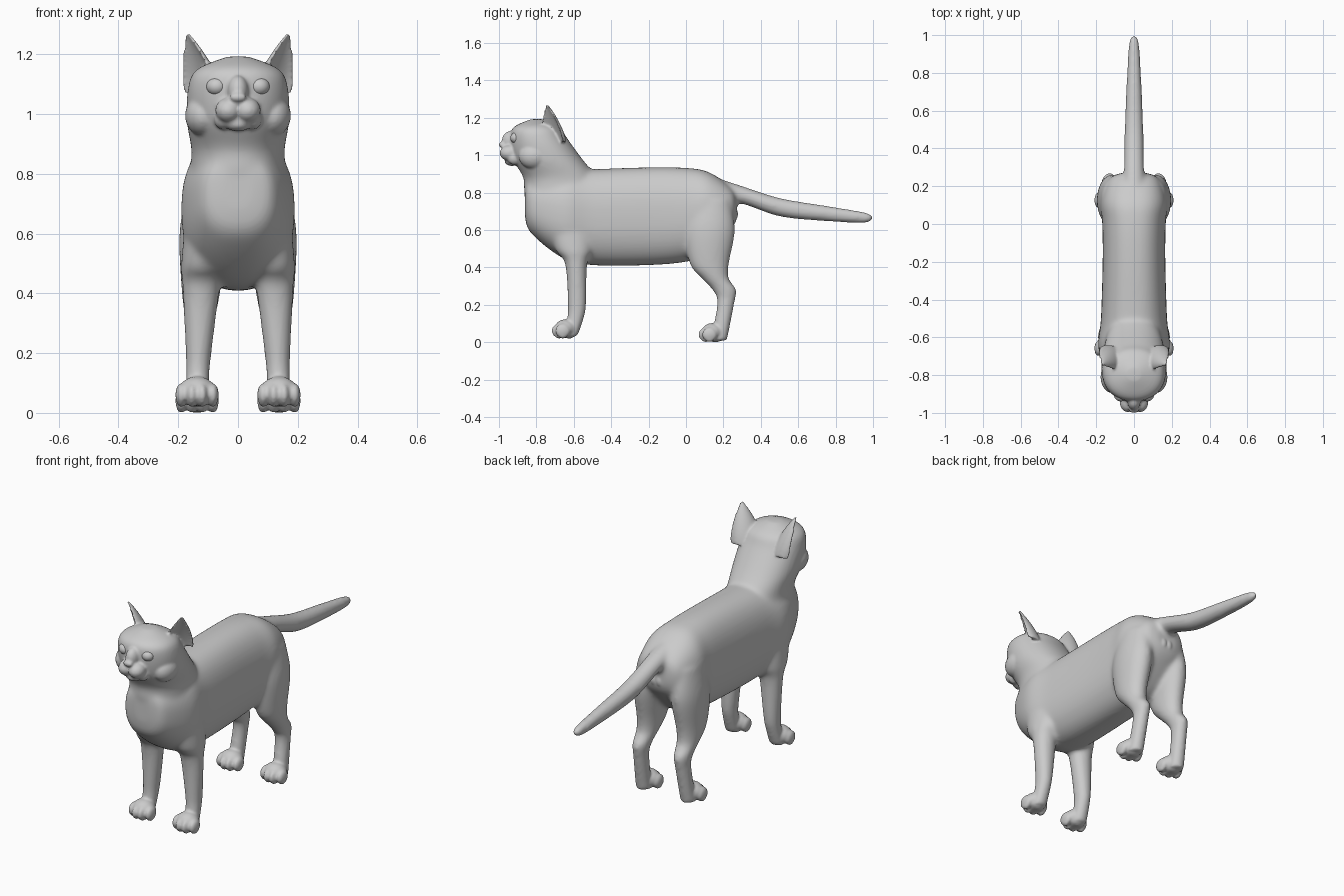
import bpy, bmesh
from math import sin, cos, pi
from mathutils import Vector, Matrix

if "Cube" in bpy.data.objects:
    bpy.data.objects.remove(bpy.data.objects["Cube"])


def new_obj(name, bm):
    bmesh.ops.recalc_face_normals(bm, faces=bm.faces)
    me = bpy.data.meshes.new(name)
    bm.to_mesh(me)
    bm.free()
    ob = bpy.data.objects.new(name, me)
    bpy.context.collection.objects.link(ob)
    return ob


def skin(bm, rings):
    loops = [[bm.verts.new(p) for p in r] for r in rings]
    n = len(loops[0])
    for a, b in zip(loops, loops[1:]):
        for i in range(n):
            j = (i + 1) % n
            bm.faces.new((a[i], a[j], b[j], b[i]))
    bm.faces.new(loops[0])
    bm.faces.new(loops[-1])


def spline(rows, steps=6):
    out = []
    for i in range(len(rows) - 1):
        p0, p1, p2 = rows[max(i - 1, 0)], rows[i], rows[i + 1]
        p3 = rows[min(i + 2, len(rows) - 1)]
        for k in range(steps):
            t = k / steps
            out.append([0.5 * (2 * b + (c - a) * t + (2 * a - 5 * b + 4 * c - d) * t * t
                               + (3 * b - a - 3 * c + d) * t ** 3)
                        for a, b, c, d in zip(p0, p1, p2, p3)])
    return out + [list(rows[-1])]


def loft(name, axis, rows, power=2.0, side=0):
    """rows: (position on axis, low edge, high edge, half width)"""
    bm = bmesh.new()
    rings = []
    for s, lo, hi, hw in spline(rows):
        ring = []
        x = side * (.14 - .04 * s)      # legs lean inwards with height
        for k in range(40):
            a = 2 * pi * k / 40
            c, d = [(abs(v) ** (2 / power)) * (1 if v > 0 else -1) for v in (cos(a), sin(a))]
            u, v = x + hw * c, (lo + hi) / 2 + (hi - lo) / 2 * d
            ring.append((u, s, v) if axis == 'y' else (u, v, s))
        rings.append(ring)
    skin(bm, rings)
    return new_obj(name, bm)


def ball(name, centre, radii):
    bm = bmesh.new()
    m = Matrix.Translation(centre) @ Matrix.Diagonal((*radii, 1))
    bmesh.ops.create_uvsphere(bm, u_segments=32, v_segments=20, radius=1, matrix=m)
    return new_obj(name, bm)


def fuse(name, parts, voxel, rounds):
    bpy.ops.object.select_all(action='DESELECT')
    for p in parts:
        p.select_set(True)
    ob = parts[0]
    bpy.context.view_layer.objects.active = ob
    bpy.ops.object.join()
    ob.name = name
    m = ob.modifiers.new("remesh", 'REMESH')
    m.mode, m.voxel_size = 'VOXEL', voxel
    s = ob.modifiers.new("smooth", 'SMOOTH')
    s.factor, s.iterations = 0.5, rounds
    bpy.ops.object.modifier_apply(modifier="remesh")
    bpy.ops.object.modifier_apply(modifier="smooth")
    return ob


def ear(side):
    # crescent section tapering to the tip, opening forward and outward
    base, tip = Vector((.122, -.715, 1.07)), Vector((.168, -.742, 1.268))
    d, w = Vector((.72, -.69, 0)), Vector((.69, .72, 0))
    arc = [pi * i / 14 for i in range(15)]
    rings = []
    for k in range(15):
        t = k / 14
        c = base.lerp(tip, t)
        hw = .076 * (1 - t ** 1.7) + .008
        ring = [c + w * hw * cos(a) - d * hw * .8 * sin(a) for a in arc]
        ring += [c + w * (hw - .004) * cos(a) - d * (hw * .4 * sin(a) - .006) for a in reversed(arc)]
        rings.append([(side * p.x, p.y, p.z) for p in ring])
    bm = bmesh.new()
    skin(bm, rings)
    return new_obj("ear", bm)


# trunk
body = loft("body", 'y', [
    (-.862, .68, .83, .05), (-.83, .585, .87, .125), (-.66, .45, .92, .188),
    (-.5, .412, .925, .175), (-.2, .412, .935, .166), (0, .43, .932, .168),
    (.12, .47, .91, .176), (.24, .6, .83, .13), (.272, .66, .77, .06)], 2.4)

# neck and skull
head = loft("head", 'z', [
    (.66, -.82, -.5, .16), (.8, -.864, -.44, .16), (.88, -.87, -.475, .156),
    (.98, -.925, -.555, .172), (1.09, -.94, -.635, .167), (1.15, -.922, -.675, .138),
    (1.193, -.83, -.76, .035)], 2.15)

# tail
tail = loft("tail", 'y', [
    (.13, .72, .89, .075), (.28, .743, .842, .054), (.5, .672, .772, .05),
    (.75, .646, .73, .04), (.96, .637, .695, .027), (1.002, .66, .673, .007)])

# legs
core = [body, head, tail]
for s in (1, -1):
    core.append(loft("front_leg", 'z', [
        (.68, -.74, -.5, .06), (.5, -.7, -.5, .07), (.42, -.647, -.528, .063),
        (.2, -.632, -.533, .044), (.12, -.638, -.548, .04), (.03, -.66, -.58, .042)], 2, s))
    core.append(loft("hind_leg", 'z', [
        (.76, .03, .235, .06), (.6, -.01, .262, .08), (.42, .02, .23, .066),
        (.34, .085, .23, .055), (.28, .14, .27, .045), (.21, .166, .26, .039),
        (.008, .13, .22, .042)], 2, s))
cat = fuse("cat_core", core, .01, 14)

# ears, paws and face details
parts = [cat]
for s in (1, -1):
    parts.append(ear(s))
    for y, z in ((-.645, .02), (.14, 0)):
        parts.append(ball("paw", (s * .137, y, z + .052), (.062, .058, .05)))
        parts.append(ball("paw_pad", (s * .137, y + .02, z + .018), (.036, .03, .018)))
        for i in range(4):
            off = (i - 1.5) * .035
            x, ty = s * (.137 + off), y - .036 + 8 * off * off
            parts.append(ball("toe", (x, ty, z + .041), (.02, .04, .038)))
            parts.append(ball("toe_pad", (x, ty, z + .018), (.016, .026, .018)))
    parts.append(ball("whisker_pad", (s * .032, -.943, 1.012), (.044, .053, .042)))
    parts.append(ball("lip_corner", (s * .05, -.915, .983), (.03, .04, .035)))
    parts.append(ball("cheek", (s * .115, -.81, .995), (.062, .085, .07)))
    parts.append(ball("rear_bump", (s * .018, .257, .685), (.022, .022, .032)))
parts.append(ball("nose_bridge", (0, -.935, 1.075), (.036, .05, .055)))
parts.append(ball("nose", (0, -.983, 1.056), (.029, .018, .016)))
parts.append(ball("chin", (0, -.93, .968), (.045, .04, .026)))
cat = fuse("cat_body", parts, .007, 4)
cat.data.polygons.foreach_set("use_smooth", [True] * len(cat.data.polygons))

# eyes
for s in (1, -1):
    e = ball("eye", (s * .071, -.904, 1.092), (.035, .035, .031))
    e.data.polygons.foreach_set("use_smooth", [True] * len(e.data.polygons))
